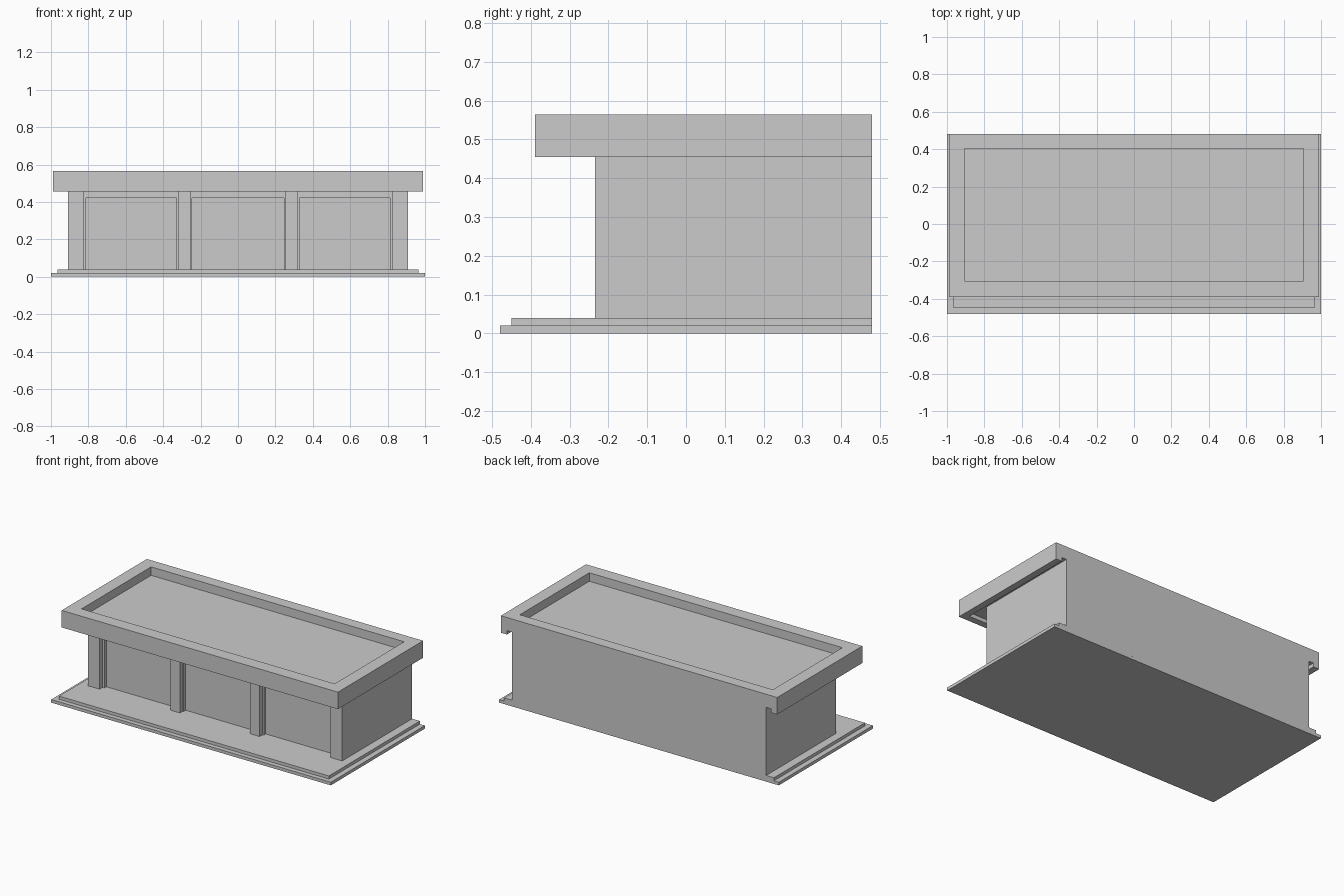
import bpy, bmesh

if "Cube" in bpy.data.objects:
    bpy.data.objects.remove(bpy.data.objects["Cube"])


def finish(name, bm):
    bmesh.ops.recalc_face_normals(bm, faces=bm.faces)
    me = bpy.data.meshes.new(name)
    bm.to_mesh(me)
    bm.free()
    ob = bpy.data.objects.new(name, me)
    bpy.context.collection.objects.link(ob)
    return ob


def loft(name, rings):
    """Bridge a stack of rectangles (x half-width, y0, y1, z) and cap both ends."""
    bm = bmesh.new()
    loops = [[bm.verts.new(p) for p in
              ((-hx, y0, z), (hx, y0, z), (hx, y1, z), (-hx, y1, z))]
             for hx, y0, y1, z in rings]
    for a, b in zip(loops, loops[1:]):
        for i in range(4):
            j = (i + 1) % 4
            bm.faces.new((a[i], a[j], b[j], b[i]))
    bm.faces.new(loops[0])
    bm.faces.new(loops[-1])
    return finish(name, bm)


def extrude(name, points, vec):
    """Extrude a closed outline along a vector."""
    bm = bmesh.new()
    face = bm.faces.new([bm.verts.new(p) for p in points])
    new = bmesh.ops.extrude_face_region(bm, geom=[face], use_keep_orig=True)
    verts = [v for v in new["geom"] if isinstance(v, bmesh.types.BMVert)]
    bmesh.ops.translate(bm, verts=verts, vec=vec)
    return finish(name, bm)


def box(name, x0, x1, y0, y1, z0, z1):
    return extrude(name, [(x0, y0, z0), (x1, y0, z0), (x1, y1, z0), (x0, y1, z0)],
                   (0, 0, z1 - z0))


BACK = 0.48
FLOOR, EAVES, SOFFIT, TOP = 0.04, 0.455, 0.48, 0.565

# Stepped base
box("base_slab", -1, 1, -0.48, BACK, 0, 0.02)
box("base_step", -0.965, 0.965, -0.45, BACK, 0.02, FLOOR)

# Main building block
box("body", -0.91, 0.91, -0.165, BACK, FLOOR, SOFFIT)

# Front pillars
for i, (x0, x1) in enumerate(((-0.91, -0.825), (-0.32, -0.25),
                              (0.25, 0.32), (0.825, 0.91))):
    box(f"pillar_{i + 1}", x0, x1, -0.235, -0.165, FLOOR, SOFFIT)

# Shop window bays: a frame with a recessed pane in each
bays = ((-0.825, -0.32, -0.812, -0.328),
        (-0.25, 0.25, -0.245, 0.245),
        (0.32, 0.825, 0.328, 0.812))
for i, (x0, x1, a, b) in enumerate(bays):
    outline = [(x0, FLOOR), (a, FLOOR), (a, 0.42), (b, 0.42),
               (b, FLOOR), (x1, FLOOR), (x1, SOFFIT), (x0, SOFFIT)]
    extrude(f"window_frame_{i + 1}", [(x, -0.205, z) for x, z in outline], (0, 0.04, 0))
    box(f"window_pane_{i + 1}", a, b, -0.185, -0.165, FLOOR, 0.42)

# Roof tray with raised parapet
loft("roof", [(0.988, -0.39, BACK, SOFFIT), (0.988, -0.39, BACK, TOP),
              (0.905, -0.305, 0.405, TOP), (0.905, -0.305, 0.405, 0.51)])

# Hanging lip round the front and sides of the roof, open at the back
lip = [(-0.988, BACK), (-0.988, -0.39), (0.988, -0.39), (0.988, BACK),
       (0.945, BACK), (0.945, -0.347), (-0.945, -0.347), (-0.945, BACK)]
extrude("roof_lip", [(x, y, EAVES) for x, y in lip], (0, 0, SOFFIT - EAVES))
